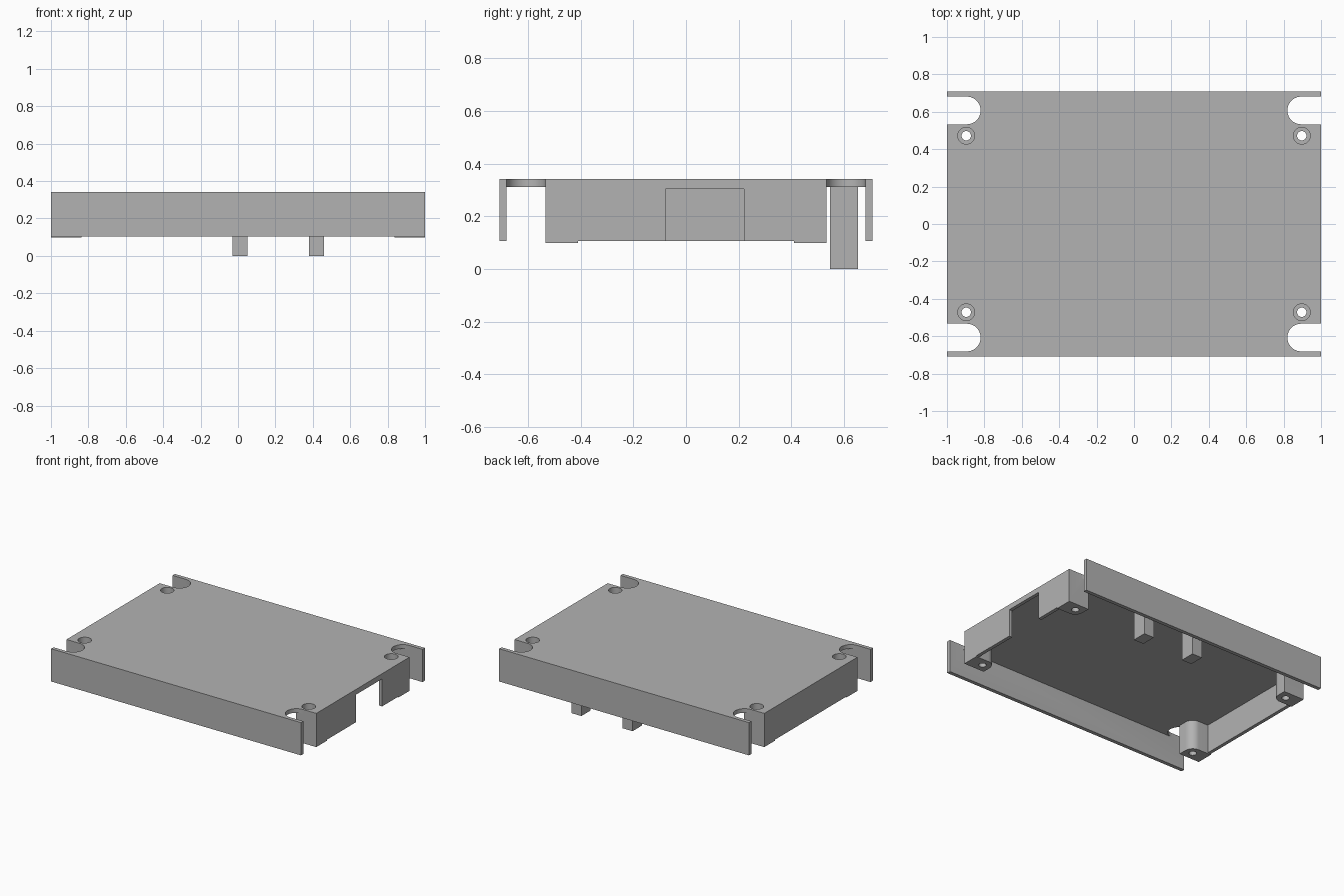
import bpy, bmesh, math

cube = bpy.data.objects.get("Cube")
if cube:
    bpy.data.objects.remove(cube, do_unlink=True)

grey = bpy.data.materials.new("grey_plastic")
grey.use_nodes = True
grey.diffuse_color = (0.45, 0.45, 0.45, 1)
grey.node_tree.nodes["Principled BSDF"].inputs["Base Color"].default_value = (0.45, 0.45, 0.45, 1)

TOP, UNDER, RIM = 0.342, 0.312, 0.105     # plate top, plate underside, wall bottom
HX, HY, SIDE_Y = 1.0, 0.708, 0.533        # half length, half width, side wall half width
LONG_T, SIDE_T = 0.027, 0.025             # wall thicknesses
BOSS_X, BOSS_Y, BOSS_R = 0.897, 0.472, 0.061
CORNERS = [(sx, sy) for sx in (-1, 1) for sy in (-1, 1)]


def prism(name, outline, z0, z1):
    """Extrude a flat outline from z0 up to z1."""
    bm = bmesh.new()
    base = bm.faces.new([bm.verts.new((x, y, z0)) for x, y in outline])
    ext = bmesh.ops.extrude_face_region(bm, geom=[base])["geom"]
    for v in ext:
        if isinstance(v, bmesh.types.BMVert):
            v.co.z = z1
    bmesh.ops.recalc_face_normals(bm, faces=bm.faces)
    mesh = bpy.data.meshes.new(name)
    bm.to_mesh(mesh)
    bm.free()
    mesh.materials.append(grey)
    obj = bpy.data.objects.new(name, mesh)
    bpy.context.collection.objects.link(obj)
    return obj


def box(name, x0, x1, y0, y1, z0, z1):
    return prism(name, [(x0, y0), (x1, y0), (x1, y1), (x0, y1)], z0, z1)


def arc(cx, cy, r, a0, a1, n):
    angles = [math.radians(a0 + (a1 - a0) * i / n) for i in range(n + 1)]
    return [(cx + r * math.cos(a), cy + r * math.sin(a)) for a in angles]


def circle(cx, cy, r, n=32):
    return arc(cx, cy, r, 0, 360, n)[:-1]


def combine(target, other, operation):
    """Apply a boolean and discard the second solid."""
    mod = target.modifiers.new(operation.lower(), 'BOOLEAN')
    mod.operation, mod.solver, mod.object = operation, 'EXACT', other
    bpy.context.view_layer.objects.active = target
    bpy.ops.object.modifier_apply(modifier=mod.name)
    bpy.data.objects.remove(other, do_unlink=True)


# Top plate with a round-ended slot in each corner
slot_out = HY - LONG_T
slot_r = (slot_out - SIDE_Y) / 2
slot_y = (slot_out + SIDE_Y) / 2
quarter = [(HX, SIDE_Y)] + arc(HX - 0.18 + slot_r, slot_y, slot_r, 270, 90, 20)
quarter += [(HX, slot_out), (HX, HY)]
half = quarter + [(-x, y) for x, y in reversed(quarter)]
cover = prism("cover", half + [(-x, -y) for x, y in half], UNDER, TOP)

# Long and short walls
inside = (UNDER + TOP) / 2
for s in (-1, 1):
    y0, y1 = sorted((s * HY, s * slot_out))
    combine(cover, box("long_wall", -HX, HX, y0, y1, RIM, inside), 'UNION')
    x0, x1 = sorted((s * HX, s * (HX - SIDE_T)))
    combine(cover, box("side_wall", x0, x1, -SIDE_Y, SIDE_Y, RIM, inside), 'UNION')

# Connector opening in the left wall
combine(cover, box("opening", HX - 0.05, HX + 0.1, -0.077, 0.22, 0, 0.304), 'DIFFERENCE')

# Corner screw bosses, rounded on the inner corner
boss = [(HX, BOSS_Y - BOSS_R), (HX, SIDE_Y), (BOSS_X - BOSS_R, SIDE_Y)]
boss += arc(BOSS_X, BOSS_Y, BOSS_R, 180, 270, 12)
for sx, sy in CORNERS:
    outline = [(sx * x, sy * y) for x, y in boss]
    combine(cover, prism("screw_boss", outline, 0.098, inside), 'UNION')

# Counterbored screw holes
for sx, sy in CORNERS:
    x, y = sx * BOSS_X, sy * BOSS_Y
    combine(cover, prism("head_recess", circle(x, y, 0.045), 0.2, 0.5), 'DIFFERENCE')
    combine(cover, prism("screw_hole", circle(x, y, 0.025), 0, 0.3), 'DIFFERENCE')

# Two posts along the back wall
for x in (0.01, 0.42):
    combine(cover, box("post", x - 0.04, x + 0.04, 0.547, 0.654, 0, inside), 'UNION')

# Tidy flat regions, then smooth the round surfaces
bm = bmesh.new()
bm.from_mesh(cover.data)
bmesh.ops.remove_doubles(bm, verts=bm.verts, dist=1e-5)
bmesh.ops.dissolve_limit(bm, angle_limit=0.01, verts=bm.verts, edges=bm.edges)
bm.to_mesh(cover.data)
bm.free()
bpy.ops.object.select_all(action='DESELECT')
cover.select_set(True)
bpy.context.view_layer.objects.active = cover
bpy.ops.object.shade_smooth_by_angle(angle=math.radians(30))
